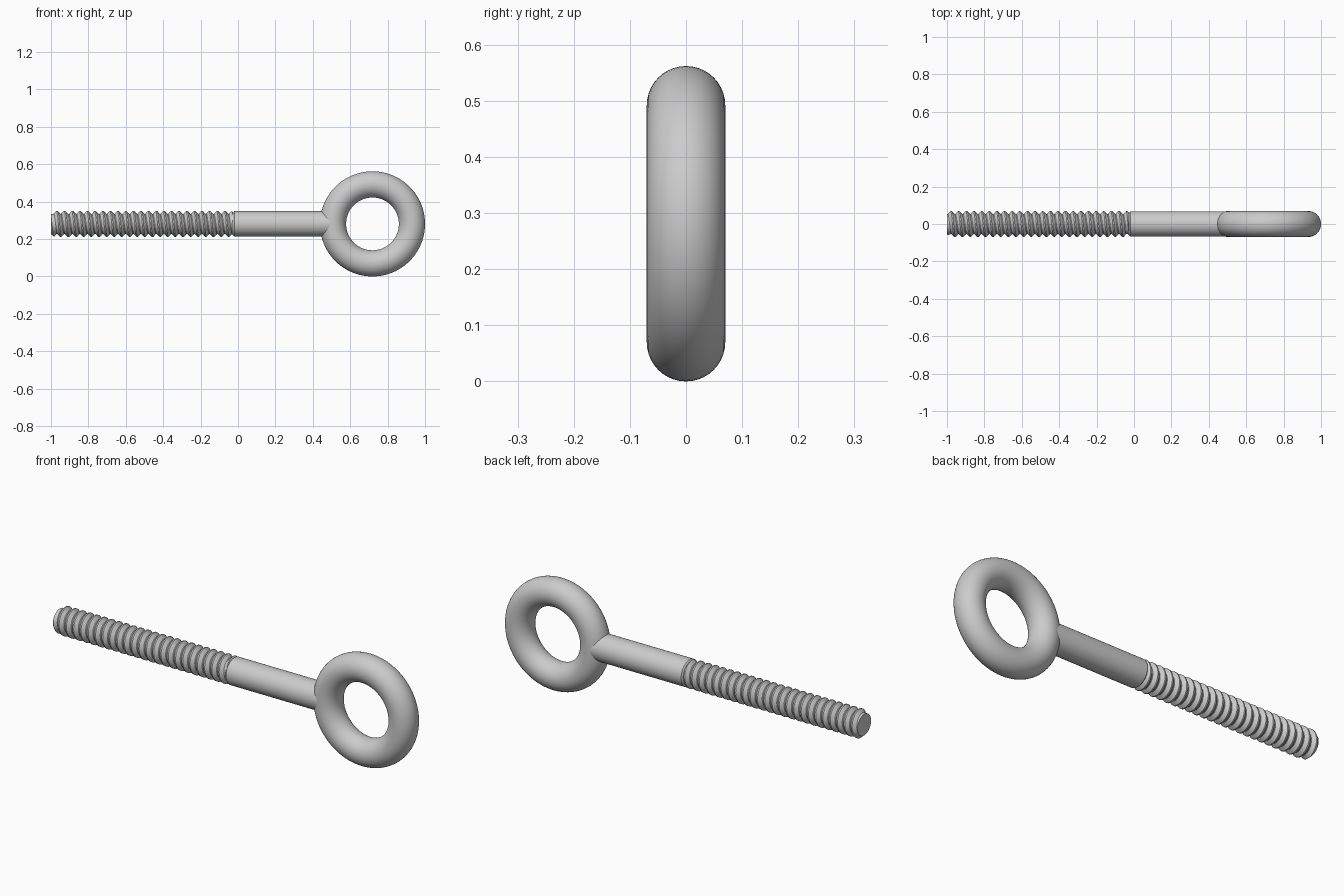
import bpy, bmesh
from math import sin, cos, pi

if "Cube" in bpy.data.objects:
    bpy.data.objects.remove(bpy.data.objects["Cube"])

ZC = 0.281              # axis height
X0, X1 = -1.0, -0.02    # threaded length
ROOT, CREST, SHANK = 0.054, 0.0695, 0.068
PITCH, N = 0.0408, 48


def make_object(name, bm):
    bmesh.ops.recalc_face_normals(bm, faces=bm.faces)
    me = bpy.data.meshes.new(name)
    bm.to_mesh(me)
    bm.free()
    ob = bpy.data.objects.new(name, me)
    bpy.context.collection.objects.link(ob)
    smooth(ob)
    return ob


def smooth(ob):
    bpy.ops.object.select_all(action='DESELECT')
    ob.select_set(True)
    bpy.context.view_layer.objects.active = ob
    bpy.ops.object.shade_smooth_by_angle(angle=0.6)


def lathe_x(name, profile, n=64):
    """Revolve (x, radius) points round the bolt axis, with capped ends."""
    bm = bmesh.new()
    rings = [[bm.verts.new((x, r * cos(2 * pi * i / n), ZC + r * sin(2 * pi * i / n)))
              for i in range(n)] for x, r in profile]
    for a, b in zip(rings, rings[1:]):
        for i in range(n):
            j = (i + 1) % n
            bm.faces.new((a[i], a[j], b[j], b[i]))
    bm.faces.new(rings[0])
    bm.faces.new(rings[-1])
    return make_object(name, bm)


# Eye ring
bpy.ops.mesh.primitive_torus_add(major_radius=0.211, minor_radius=0.07,
                                 major_segments=96, minor_segments=40,
                                 location=(0.719, 0, ZC), rotation=(pi / 2, 0, 0))
ring = bpy.context.object
ring.name = "eye_ring"
smooth(ring)

# Plain shank, chamfered where the thread starts
lathe_x("shank", [(X1 - 0.012, ROOT), (X1, SHANK), (0.508, SHANK)])

# Solid core inside the thread
lathe_x("thread_core", [(X0, ROOT), (X1, ROOT - 0.001)])

# Helical thread: V profile swept round the axis, tapered at both ends
profile = [(0.0, ROOT), (0.1, ROOT), (0.47, CREST), (0.63, CREST), (1.0, ROOT)]
bm = bmesh.new()
rows = []
turns = int((X1 - X0) / PITCH) + 2
for k in range(-N, turns * N + 1):
    t = 2 * pi * k / N
    row = []
    for f, r in profile:
        x = min(max(X0 + PITCH * (k / N + f), X0), X1)
        r = min(r, ROOT + 0.9 * (x - X0), ROOT + 1.2 * (X1 - x))
        row.append(bm.verts.new((x, r * cos(t), ZC + r * sin(t))))
    rows.append(row)
for a, b in zip(rows, rows[1:]):
    for j in range(len(profile) - 1):
        if max(v.co.x for v in (a[j], b[j], a[j + 1], b[j + 1])) > X0 + 1e-6 and \
           min(v.co.x for v in (a[j], b[j], a[j + 1], b[j + 1])) < X1 - 1e-6:
            bm.faces.new((a[j], b[j], b[j + 1], a[j + 1]))
bmesh.ops.delete(bm, geom=[v for v in bm.verts if not v.link_faces], context='VERTS')
bmesh.ops.remove_doubles(bm, verts=bm.verts, dist=1e-5)
make_object("thread", bm)
